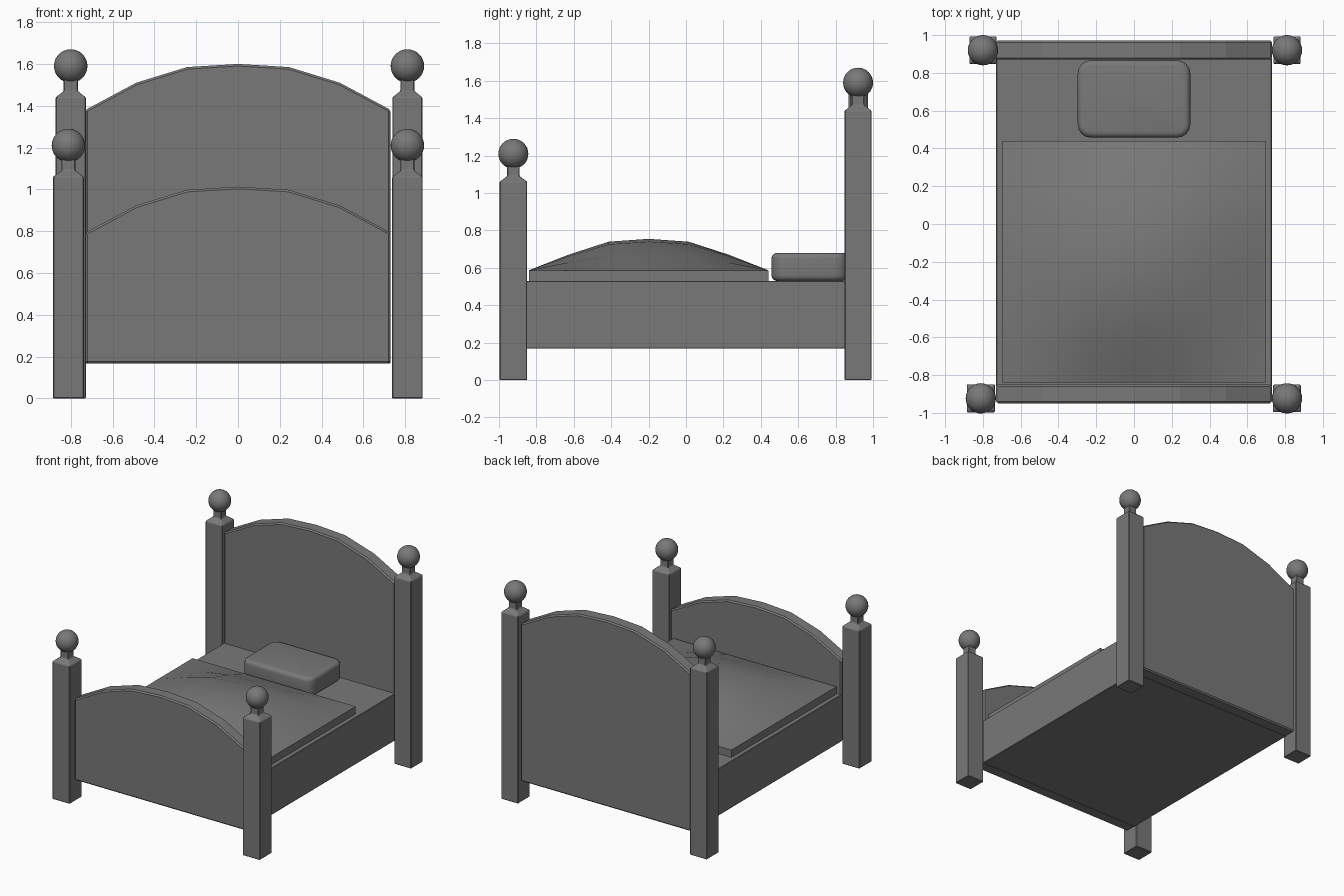
import bpy, bmesh, math

if "Cube" in bpy.data.objects:
    bpy.data.objects.remove(bpy.data.objects["Cube"])


def make(name, verts, faces, bevel=0.0, segments=1, smooth=False):
    mesh = bpy.data.meshes.new(name)
    mesh.from_pydata(verts, [], faces)
    bm = bmesh.new()
    bm.from_mesh(mesh)
    bmesh.ops.recalc_face_normals(bm, faces=bm.faces)
    bm.to_mesh(mesh)
    bm.free()
    ob = bpy.data.objects.new(name, mesh)
    bpy.context.collection.objects.link(ob)
    if bevel:
        m = ob.modifiers.new("edge", "BEVEL")
        m.width, m.segments = bevel, segments
        m.limit_method = "ANGLE"
        m.angle_limit = math.radians(40)
    if smooth:
        for p in mesh.polygons:
            p.use_smooth = True
    return ob


def loft(name, rings, **kw):
    """Bridge equal-sized vertex rings and cap both ends."""
    n = len(rings[0])
    verts = [v for r in rings for v in r]
    faces = [tuple(range(n)), tuple(range((len(rings) - 1) * n, len(rings) * n))]
    for k in range(len(rings) - 1):
        for i in range(n):
            j = (i + 1) % n
            faces.append((k * n + i, k * n + j, (k + 1) * n + j, (k + 1) * n + i))
    return make(name, verts, faces, **kw)


def square(cx, cy, h, z):
    return [(cx + sx * h, cy + sy * h, z) for sx, sy in ((-1, -1), (1, -1), (1, 1), (-1, 1))]


# Square posts with a tapered shoulder, neck and ball finial
def post(name, x, y, top, half):
    profile = [(half, 0), (half, top), (0.034, top + 0.03), (0.034, top + 0.10)]
    loft(name, [square(x, y, h, z) for h, z in profile], bevel=0.004)
    bpy.ops.mesh.primitive_uv_sphere_add(segments=32, ring_count=16, radius=0.08,
                                         location=(x, y, top + 0.15))
    bpy.context.object.name = name + "_ball"
    bpy.ops.object.shade_smooth()


post("front_post_left", -0.811, -0.923, 1.06, 0.074)
post("front_post_right", 0.81, -0.923, 1.06, 0.073)
post("back_post_left", -0.80, 0.92, 1.44, 0.072)
post("back_post_right", 0.81, 0.92, 1.44, 0.072)


# Arched end boards
def board(name, y0, y1, spring):
    arch = [(0.73, 0), (0.487, 0.13), (0.243, 0.205), (0, 0.22)]
    outline = [(x, spring + z) for x, z in arch]
    outline += [(-x, z) for x, z in reversed(outline[:-1])]
    outline += [(-0.73, 0.168), (0.73, 0.168)]
    loft(name, [[(x, y, z) for x, z in outline] for y in (y0, y1)], bevel=0.01)


board("headboard", 0.87, 0.972, 1.38)
board("footboard", -0.95, -0.85, 0.793)


# Bed base between the boards
loft("bed_base", [[(x * 0.73, y, z) for x, y in ((-1, -0.86), (1, -0.86), (1, 0.88), (-1, 0.88))]
                  for z in (0.168, 0.53)], bevel=0.004)

# Domed blanket: a grid whose top swells towards the middle
N = 6
swell = [0, 0.5, 0.91, 1, 0.91, 0.5, 0]
verts, faces = [], []
for j in range(N + 1):
    for i in range(N + 1):
        verts.append((-0.695 + 1.39 * i / N, -0.84 + 1.28 * j / N,
                      0.587 + 0.168 * swell[i] * swell[j]))
for j in range(N):
    for i in range(N):
        a = j * (N + 1) + i
        faces.append((a, a + 1, a + N + 2, a + N + 1))
rim = ([i for i in range(N)] + [j * (N + 1) + N for j in range(N)]
       + [N * (N + 1) + i for i in range(N, 0, -1)] + [j * (N + 1) for j in range(N, 0, -1)])
base = len(verts)
verts += [(verts[r][0], verts[r][1], 0.525) for r in rim]
for k in range(len(rim)):
    m = (k + 1) % len(rim)
    faces.append((rim[k], base + k, base + m, rim[m]))
faces.append(tuple(range(base, base + len(rim))))
blanket = make("blanket", verts, faces)
bpy.context.view_layer.objects.active = blanket
bpy.ops.object.select_all(action="DESELECT")
blanket.select_set(True)
bpy.ops.object.shade_smooth_by_angle(angle=math.radians(40))

# Pillow with rounded corners and softened rim
corner = []
for cx, cy, a0 in ((1, 1, 0), (-1, 1, 90), (-1, -1, 180), (1, -1, 270)):
    for s in range(5):
        a = math.radians(a0 + 22.5 * s)
        corner.append((cx * 0.228 + 0.07 * math.cos(a), 0.662 + cy * 0.135 + 0.07 * math.sin(a)))
loft("pillow", [[(x, y, z) for x, y in corner] for z in (0.53, 0.68)],
     bevel=0.03, segments=4, smooth=True)

# Dark grey finish on every part
dark = bpy.data.materials.new("dark_grey")
dark.diffuse_color = (0.19, 0.19, 0.19, 1)
dark.use_nodes = True
dark.node_tree.nodes["Principled BSDF"].inputs["Base Color"].default_value = dark.diffuse_color
for ob in bpy.context.scene.objects:
    ob.data.materials.append(dark)
